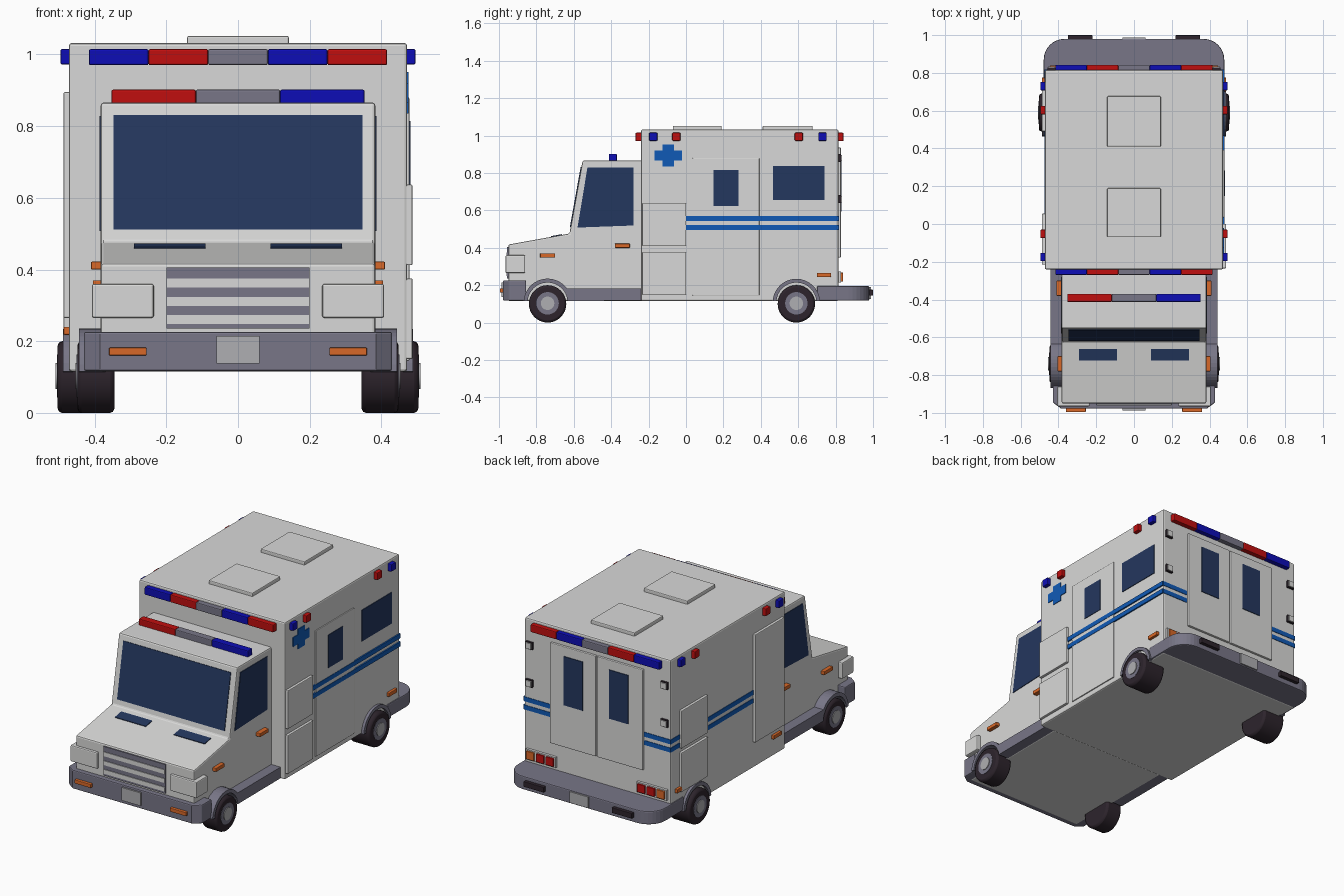
import bpy, bmesh, math

if "Cube" in bpy.data.objects:
    bpy.data.objects.remove(bpy.data.objects["Cube"])

def material(name, r, g, b):
    m = bpy.data.materials.new(name)
    lin = lambda c: ((c / 255 + 0.055) / 1.055) ** 2.4 if c > 10 else c / 255 / 12.92
    m.diffuse_color = (lin(r), lin(g), lin(b), 1)
    m.use_nodes = True
    m.node_tree.nodes["Principled BSDF"].inputs["Base Color"].default_value = m.diffuse_color
    return m

WHITE = material("body white", 217, 217, 216)
TRIM = material("trim grey", 120, 118, 135)
TIRE = material("tire black", 45, 36, 44)
GLASS = material("window navy", 36, 55, 94)
RED = material("light red", 192, 15, 15)
BLUE = material("light blue", 13, 13, 182)
ORANGE = material("marker orange", 217, 104, 40)
STRIPE = material("stripe blue", 16, 90, 182)
PLATE = material("plate grey", 175, 175, 178)

def finish(name, bm, mat, bevel=0):
    bmesh.ops.recalc_face_normals(bm, faces=bm.faces)
    me = bpy.data.meshes.new(name)
    bm.to_mesh(me)
    bm.free()
    me.materials.append(mat)
    ob = bpy.data.objects.new(name, me)
    bpy.context.collection.objects.link(ob)
    if bevel:
        mod = ob.modifiers.new("bevel", 'BEVEL')
        mod.width, mod.segments = bevel, 2
        mod.limit_method, mod.angle_limit = 'ANGLE', math.radians(40)
    return ob

def prism(name, mat, pts, axis, a, b, bevel=0):
    """Extrude a 2D outline along an axis from a to b."""
    put = {'x': lambda p, t: (t, p[0], p[1]),
           'y': lambda p, t: (p[0], t, p[1]),
           'z': lambda p, t: (p[0], p[1], t)}[axis]
    bm = bmesh.new()
    lo = [bm.verts.new(put(p, a)) for p in pts]
    hi = [bm.verts.new(put(p, b)) for p in pts]
    bm.faces.new(lo)
    bm.faces.new(hi)
    n = len(pts)
    for i in range(n):
        bm.faces.new((lo[i], lo[(i + 1) % n], hi[(i + 1) % n], hi[i]))
    return finish(name, bm, mat, bevel)

def box(name, mat, x0, x1, y0, y1, z0, z1, bevel=0):
    return prism(name, mat, [(x0, y0), (x1, y0), (x1, y1), (x0, y1)], 'z', z0, z1, bevel)

def arc(cx, cy, r, a0, a1, n=16):
    return [(cx + r * math.cos(math.radians(a0 + (a1 - a0) * i / n)),
             cy + r * math.sin(math.radians(a0 + (a1 - a0) * i / n))) for i in range(n + 1)]

def slope_plate(name, mat, A, B, t0, t1, x0, x1, h=0.004):
    """Thin plate lying on the slanted edge A-B of the cab profile."""
    d = (B[0] - A[0], B[1] - A[1])
    L = math.hypot(*d)
    n = (-d[1] / L * h, d[0] / L * h)
    p = [(A[0] + d[0] * t, A[1] + d[1] * t) for t in (t0, t1)]
    q = [(v[0] + n[0], v[1] + n[1]) for v in p]
    prism(name, mat, [p[0], p[1], q[1], q[0]], 'x', x0, x1)

def disc(name, mat, x0, x1, y, z, r, bevel=0):
    ob = prism(name, mat, arc(y, z, r, 0, 348.75, 31), 'x', x0, x1, bevel)
    bpy.context.view_layer.objects.active = ob
    ob.select_set(True)
    bpy.ops.object.shade_smooth_by_angle()
    ob.select_set(False)

# main shells
W = 0.472
box("patient_box", WHITE, -W, W, -0.24, 0.815, 0.115, 1.032, 0.008)
nose, cowl, brow = (-0.95, 0.417), (-0.623, 0.476), (-0.553, 0.866)
prism("cab", WHITE, [(-0.95, 0.115), nose, cowl, brow, (-0.23, 0.866), (-0.23, 0.115)],
      'x', -0.383, 0.383, 0.008)
for y0, y1 in ((-0.07, 0.19), (0.41, 0.677)):
    box("roof_hatch", WHITE, -0.142, 0.142, y0, y1, 1.02, 1.052, 0.005)

# cab glass and hood vents
slope_plate("windshield", GLASS, cowl, brow, 0.09, 0.91, -0.347, 0.347)
for s in (-1, 1):
    slope_plate("hood_vent", GLASS, nose, cowl, 0.70, 0.88, s * 0.09, s * 0.29)
    prism("cab_window", GLASS, [(-0.58, 0.508), (-0.527, 0.829), (-0.28, 0.829), (-0.28, 0.519)],
          'x', s * 0.38, s * 0.387)

# grille, front bumper
box("grille", TRIM, -0.2, 0.2, -0.956, -0.94, 0.235, 0.405)
for z in (0.35, 0.298, 0.248):
    box("grille_bar", WHITE, -0.198, 0.198, -0.96, -0.95, z, z + 0.025)
prism("front_bumper", TRIM, [(-0.43, -0.855), (-0.43, -0.945), (-0.385, -0.978), (0.385, -0.978),
      (0.43, -0.945), (0.43, -0.855)], 'z', 0.117, 0.226, 0.006)
box("front_plate", PLATE, -0.06, 0.06, -0.987, -0.97, 0.138, 0.214)

# rear bumper
corner = arc(0.368, 0.87, 0.11, 0, 90, 8)
prism("rear_bumper", TRIM, [(0.478, 0.70)] + corner + [(-x, y) for x, y in reversed(corner)]
      + [(-0.478, 0.70)], 'z', 0.117, 0.195, 0.006)
box("rear_plate", PLATE, -0.06, 0.06, 0.97, 0.988, 0.125, 0.19)

# parts repeated on both sides
fender = (arc(-0.74, 0.107, 0.128, 176, 36) + [(-0.235, 0.182), (-0.235, 0.117)]
          + arc(-0.74, 0.107, 0.107, 5, 176))
rear_arch = arc(0.59, 0.107, 0.127, 4, 176) + arc(0.59, 0.107, 0.107, 176, 4)
for s in (-1, 1):
    def side(name, mat, x0, x1, y0, y1, z0, z1, bevel=0):
        box(name, mat, min(s * x0, s * x1), max(s * x0, s * x1), y0, y1, z0, z1, bevel)
    prism("front_fender_and_step", TRIM, fender, 'x', s * 0.37, s * 0.443)
    prism("rear_arch", TRIM, rear_arch, 'x', s * 0.46, s * 0.488)
    for y, x0, x1 in ((-0.74, 0.345, 0.448), (0.59, 0.36, 0.503)):
        disc("tire", TIRE, s * x0, s * x1, y, 0.1, 0.1, 0.012)
        disc("rim", TRIM, s * (x1 - 0.01), s * (x1 + 0.002), y, 0.103, 0.06)
        disc("hub", PLATE, s * x1, s * (x1 + 0.006), y, 0.103, 0.036)
    side("headlight", WHITE, 0.235, 0.408, -0.965, -0.86, 0.265, 0.36, 0.006)
    # orange markers
    side("bumper_marker", ORANGE, 0.255, 0.36, -0.995, -0.97, 0.16, 0.182, 0.003)
    side("nose_marker", ORANGE, 0.37, 0.405, -0.78, -0.70, 0.348, 0.37, 0.003)
    side("cab_marker", ORANGE, 0.37, 0.41, -0.38, -0.30, 0.40, 0.422, 0.003)
    side("rear_marker", ORANGE, 0.465, 0.487, 0.70, 0.775, 0.243, 0.266, 0.003)
    # warning lights high on the sides
    for y, m in ((-0.175, BLUE), (-0.052, RED), (0.603, RED), (0.73, BLUE)):
        side("side_warning_light", m, 0.465, 0.495, y - 0.022, y + 0.022, 0.972, 1.015, 0.004)
    # rear doors, windows, lamps
    side("rear_door", WHITE, 0.003, 0.3, 0.81, 0.828, 0.348, 0.935, 0.004)
    side("rear_door_window", GLASS, 0.085, 0.208, 0.82, 0.832, 0.595, 0.88)
    for z in (0.66, 0.88):
        side("scene_light_housing", TIRE, 0.415, 0.458, 0.81, 0.828, z - 0.021, z + 0.021)
        side("scene_light_lens", WHITE, 0.419, 0.454, 0.82, 0.834, z - 0.017, z + 0.017)
    side("tail_light_frame", WHITE, 0.262, 0.455, 0.81, 0.83, 0.213, 0.274)
    for x, m in ((0.27, RED), (0.333, RED), (0.396, ORANGE)):
        side("tail_light", m, x, x + 0.05, 0.82, 0.84, 0.22, 0.267, 0.003)
    side("bumper_lamp", TIRE, 0.22, 0.35, 0.97, 1.0, 0.145, 0.176, 0.003)
    # stripes on side and rear
    for z0, z1 in ((0.495, 0.521), (0.543, 0.569)):
        side("side_stripe", STRIPE, 0.471, 0.480 if s > 0 else 0.475, 0.0, 0.815, z0, z1)
        side("rear_stripe", STRIPE, 0.303, 0.474, 0.812, 0.818, z0, z1)

# right side: compartments, door, windows, emblem cross
for z0, z1 in ((0.15, 0.375), (0.412, 0.637)):
    box("right_compartment", WHITE, 0.46, 0.487, -0.235, 0.0, z0, z1, 0.004)
box("side_door", WHITE, 0.46, 0.478, 0.035, 0.392, 0.145, 0.88, 0.003)
box("side_door_window", GLASS, 0.473, 0.481, 0.148, 0.282, 0.622, 0.815)
box("side_window", GLASS, 0.467, 0.476, 0.465, 0.74, 0.655, 0.837)
a, b, u, v = 0.074, 0.058, 0.031, 0.027
cross = [(-a, -v), (-u, -v), (-u, -b), (u, -b), (u, -v), (a, -v),
         (a, v), (u, v), (u, b), (-u, b), (-u, v), (-a, v)]
prism("medical_cross", STRIPE, [(y - 0.095, z + 0.893) for y, z in cross], 'x', 0.468, 0.476)

# left side compartments
for y0, y1, z0, z1 in ((-0.215, 0.055, 0.265, 0.895), (0.49, 0.735, 0.49, 0.71),
                       (0.49, 0.735, 0.235, 0.465)):
    box("left_compartment", WHITE, -0.487, -0.46, y0, y1, z0, z1, 0.004)
box("left_low_marker", ORANGE, -0.487, -0.465, -0.19, -0.115, 0.218, 0.24, 0.003)

# light bars
def light_bar(name, colours, half, y0, y1, z0, z1):
    w = 2 * half / len(colours)
    for i, m in enumerate(colours):
        box(name, m, -half + i * w, -half + (i + 1) * w, y0, y1, z0, z1, 0.005)

five = (BLUE, RED, TRIM, BLUE, RED)
light_bar("front_light_bar", five, 0.416, -0.27, -0.235, 0.97, 1.015)
light_bar("rear_light_bar", five, 0.416, 0.81, 0.842, 0.97, 1.015)
light_bar("cab_light_bar", (RED, TRIM, BLUE), 0.353, -0.413, -0.37, 0.86, 0.902)
